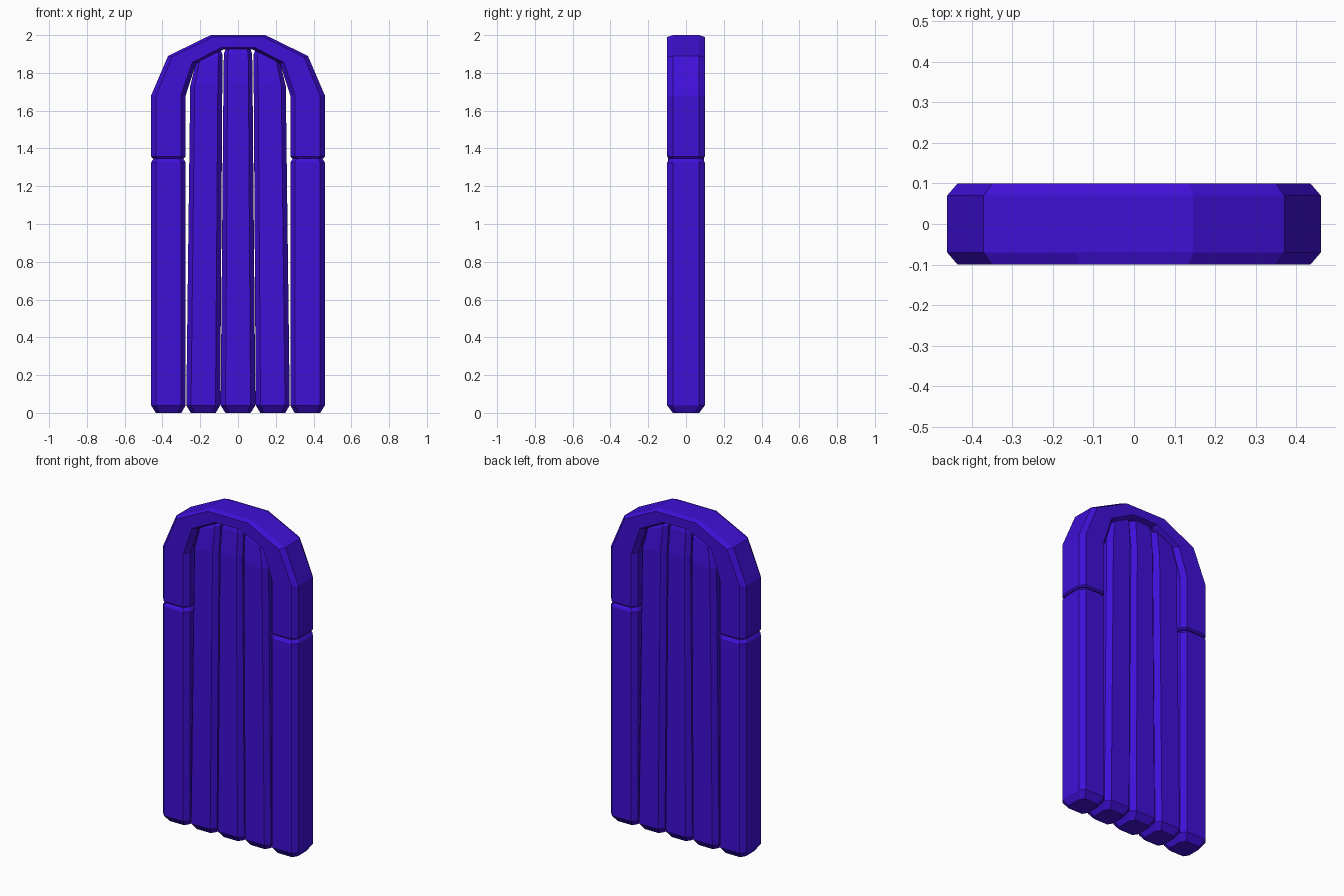
import bpy, bmesh

if "Cube" in bpy.data.objects:
    bpy.data.objects.remove(bpy.data.objects["Cube"])

mat = bpy.data.materials.new("violet_paint")
mat.diffuse_color = (0.05, 0.005, 0.68, 1)
mat.use_nodes = True
mat.node_tree.nodes["Principled BSDF"].inputs["Base Color"].default_value = mat.diffuse_color


def section(p, q, h, k, cy=0.03):
    """Chamfered rectangle spanning p to q in the xz plane, half depth h."""
    def at(t, y):
        return (p[0] + (q[0] - p[0]) * t, y, p[1] + (q[1] - p[1]) * t)
    return [at(k, -h), at(1 - k, -h), at(1, cy - h), at(1, h - cy),
            at(1 - k, h), at(k, h), at(0, h - cy), at(0, cy - h)]


def loft(name, stations, k=0.14, mirror=False):
    """Join chamfered sections; each station is (inner, outer, half depth)."""
    bm = bmesh.new()
    for s in ((1, -1) if mirror else (1,)):
        rings = []
        for (p, q, h) in stations:
            pts = section((p[0] * s, p[1]), (q[0] * s, q[1]), h, k)
            rings.append([bm.verts.new(v) for v in pts])
        for a, b in zip(rings, rings[1:]):
            for i in range(8):
                j = (i + 1) % 8
                bm.faces.new((a[i], a[j], b[j], b[i]))
        bm.faces.new(rings[0])
        bm.faces.new(rings[-1])
    bmesh.ops.recalc_face_normals(bm, faces=bm.faces)
    me = bpy.data.meshes.new(name)
    bm.to_mesh(me)
    bm.free()
    me.materials.append(mat)
    ob = bpy.data.objects.new(name, me)
    bpy.context.collection.objects.link(ob)
    return ob


# Side posts
loft("side_posts", [
    ((0.30, 0), (0.435, 0), 0.07),
    ((0.277, 0.04), (0.46, 0.04), 0.1),
    ((0.277, 1.325), (0.46, 1.325), 0.1),
    ((0.295, 1.355), (0.442, 1.355), 0.08)], mirror=True)

# Faceted arch sitting on the posts
half = [
    ((0.285, 1.348), (0.452, 1.348), 0.092),
    ((0.277, 1.357), (0.46, 1.357), 0.1),
    ((0.277, 1.68), (0.46, 1.68), 0.1),
    ((0.222, 1.85), (0.37, 1.89), 0.1),
    ((0.075, 1.925), (0.145, 2.0), 0.1)]
other = [((-p[0], p[1]), (-q[0], q[1]), h) for p, q, h in reversed(half)]
loft("arch", half + other)

# Centre plank
loft("centre_plank", [
    ((-0.067, 0), (0.067, 0), 0.07),
    ((-0.092, 0.04), (0.092, 0.04), 0.1),
    ((-0.077, 1.75), (0.077, 1.75), 0.095),
    ((-0.075, 1.90), (0.075, 1.90), 0.08),
    ((-0.065, 1.93), (0.065, 1.93), 0.07)])

# Tapered planks with slanted tops
loft("side_planks", [
    ((0.118, 0), (0.25, 0), 0.07),
    ((0.094, 0.04), (0.274, 0.04), 0.1),
    ((0.083, 1.75), (0.253, 1.73), 0.095),
    ((0.083, 1.90), (0.225, 1.845), 0.08),
    ((0.092, 1.92), (0.21, 1.865), 0.07)], mirror=True)
